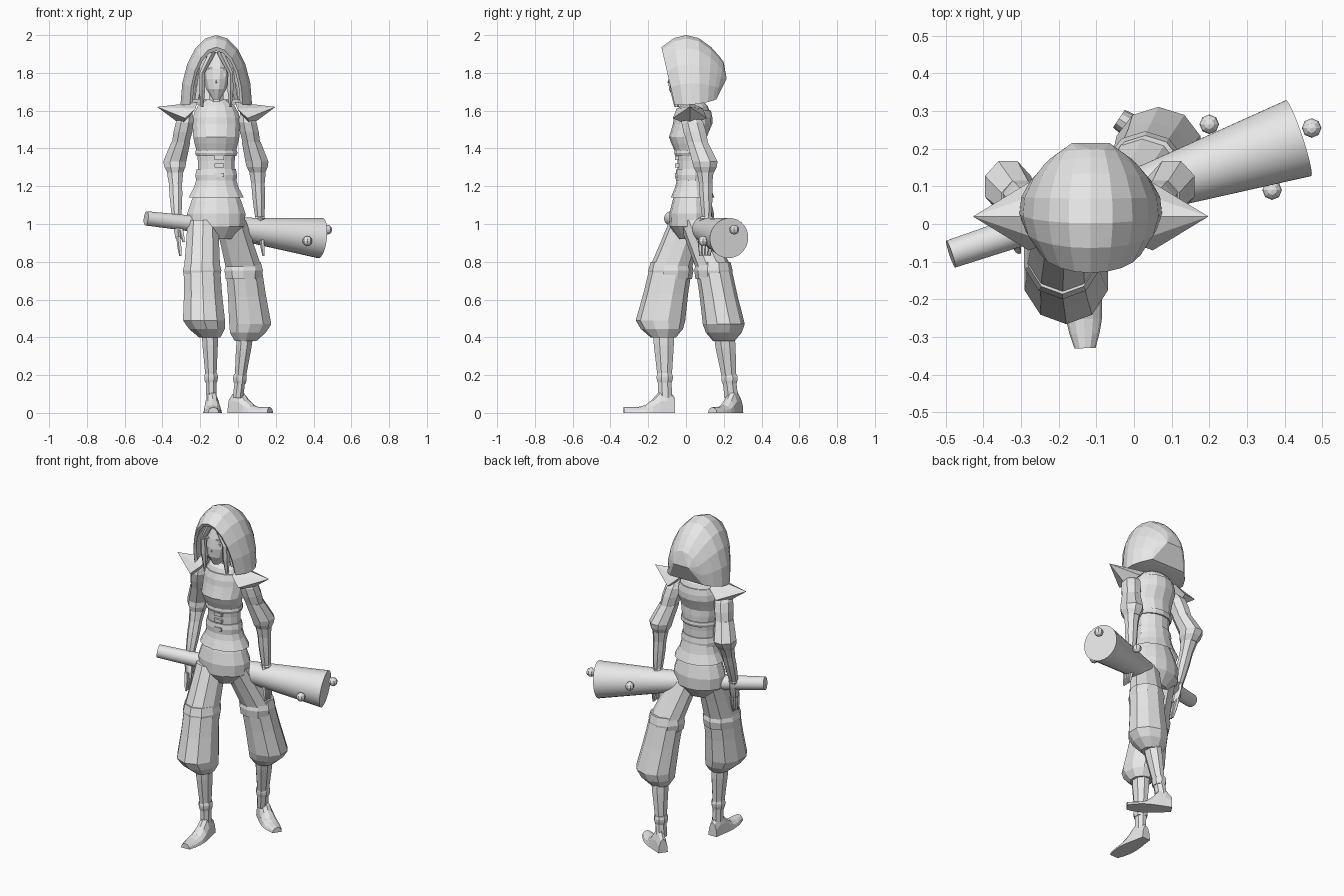
import bpy, bmesh, math
from mathutils import Vector, Matrix

old = bpy.data.objects.get("Cube")
if old:
    bpy.data.objects.remove(old, do_unlink=True)

MIDDLE = Vector((-0.115, 0, 0))  # centre line of the body
UP = Vector((0, 0, 1))
tone = 0.8
grey = bpy.data.materials.new("plain grey")
grey.use_nodes = True
grey.diffuse_color = (tone, tone, tone, 1)
for node in grey.node_tree.nodes:
    if node.type == "BSDF_PRINCIPLED":
        node.inputs["Base Color"].default_value = grey.diffuse_color


def finish(name, bm):
    bmesh.ops.recalc_face_normals(bm, faces=bm.faces)
    mesh = bpy.data.meshes.new(name)
    bm.to_mesh(mesh)
    bm.free()
    mesh.materials.append(grey)
    obj = bpy.data.objects.new(name, mesh)
    bpy.context.collection.objects.link(obj)
    return obj


def bridge(name, rings, closed=True, caps=True):
    """Skin a list of point rings."""
    bm = bmesh.new()
    loops = [[bm.verts.new(point) for point in ring] for ring in rings]
    count = len(loops[0])
    for lower, upper in zip(loops, loops[1:]):
        for i in range(count if closed else count - 1):
            j = (i + 1) % count
            bm.faces.new((lower[i], lower[j], upper[j], upper[i]))
    if caps:
        bm.faces.new(loops[0])
        bm.faces.new(loops[-1])
    return finish(name, bm)


def along_path(path, fraction):
    """Point at a fraction of a path, counting each segment equally."""
    place = fraction * (len(path) - 1)
    index = min(int(place), len(path) - 2)
    return path[index].lerp(path[index + 1], place - index)


def tube(name, path, radii, depth=1.0, sides=8, turn=Matrix.Identity(3), caps=True):
    """Spread rings of the given radii evenly along a path."""
    path = [Vector(point) for point in path]
    rings = []
    for step, radius in enumerate(radii):
        centre = along_path(path, step / (len(radii) - 1))
        angles = [math.tau * (i + 0.5) / sides for i in range(sides)]
        rings.append([centre + turn @ Vector((math.cos(a), depth * math.sin(a), 0)) * radius
                      for a in angles])
    return bridge(name, rings, caps=caps)


def body(name, bottom, top, radii, depth, y=0.03, sides=14, caps=True):
    """Tube standing on the body centre line."""
    return tube(name, [MIDDLE + Vector((0, y, z)) for z in (bottom, top)],
                radii, depth, sides, caps=caps)


def solid(name, points):
    """Convex shape around a few points."""
    bm = bmesh.new()
    bmesh.ops.convex_hull(bm, input=[bm.verts.new(point) for point in points])
    return finish(name, bm)


def box(name, centre, size):
    bm = bmesh.new()
    bmesh.ops.create_cube(bm, size=1, matrix=Matrix.LocRotScale(centre, None, Vector(size)))
    return finish(name, bm)


# Torso, belt, flared tunic hem and neck
body("waist", 1.2, 1.4, (0.11, 0.1, 0.1, 0.107), 0.75)
tube("chest", [MIDDLE + Vector((0, y, z)) for y, z in
               ((0.025, 1.39), (0.01, 1.46), (0.035, 1.53), (0.04, 1.6))],
     (0.108, 0.118, 0.125, 0.127, 0.13, 0.127, 0.115), 0.8, 14)
body("shoulders", 1.59, 1.66, (0.118, 0.1, 0.05), 0.75, y=0.04)
body("belt", 1.23, 1.29, (0.11, 0.113, 0.106), 0.76)
body("bodice_band", 1.36, 1.39, (0.108, 0.115, 0.112), 0.8)
body("tunic_hem", 1.25, 1.14, (0.104, 0.12, 0.15), 0.77, y=0.035, caps=False)
body("neck", 1.6, 1.75, (0.045, 0.04, 0.04), 1, sides=8)
for z in (1.26, 1.31, 1.35):
    box("belt_buckle", MIDDLE + Vector((0.015, -0.045, z)), (0.05, 0.025, 0.02))

# Head and face
tube("head", [MIDDLE + Vector((0, -0.045, 1.66)), MIDDLE + Vector((0, 0.02, 1.93))],
     (0.02, 0.055, 0.07, 0.074, 0.07, 0.05), 1.1, 12)
nose_top = MIDDLE + Vector((0, -0.07, 1.8))
nose_tip = nose_top + Vector((0, -0.03, -0.05))
nostril = Vector((0.012, 0.025, -0.01))
solid("nose", (nose_top, nose_tip, nose_tip + nostril,
               nose_tip + nostril * Vector((-1, 1, 1))))
box("lips", MIDDLE + Vector((0, -0.08, 1.71)), (0.035, 0.01, 0.012))
for side in (-1, 1):
    def beside(x, y, z):
        """Point on one side of the centre line."""
        return MIDDLE + Vector((side * x, y, z))

    box("eye", beside(0.03, -0.073, 1.79), (0.03, 0.009, 0.018))
    box("eyebrow", beside(0.03, -0.073, 1.82), (0.045, 0.02, 0.01))
    tube("hair_lock", [beside(0.02, -0.06, 1.91), beside(0.075, -0.065, 1.8),
                       beside(0.075, -0.05, 1.62)], (0.022, 0.02, 0.016, 0.018, 0.008), 1.5, 6)
    tube("hair_back", [beside(0.05, 0, 1.9), beside(0.095, 0, 1.66)],
         (0.03, 0.028, 0.022), 1.8, 6)

    # Pointed shoulder pad
    pad = [beside(0.313, 0.02, 1.62), beside(0.1, 0.02, 1.645), beside(0.18, 0.02, 1.52)]
    for spread in (-1, 1):
        pad.append(beside(0.11, 0.02 + spread * 0.07, 1.61))
        pad.append(beside(0.165, 0.02 + spread * 0.09, 1.56))
    solid("shoulder_pad", pad)


# Hood: arches stepping from the rim to the back of the head
def arch(t, sides=10):
    top = Vector((0, -0.13 + 0.33 * t, 2 - 0.4 * (t - 0.4) ** 2))
    low = Vector((0, -0.06 + 0.22 * t, 1.63 + 0.03 * t ** 3))
    half = 0.19 * (1 - 1.3 * (t - 0.45) ** 2)
    points = []
    for i in range(sides + 1):
        angle = math.pi * i / sides
        across = Vector((half * math.cos(angle), 0, 0))
        points.append(MIDDLE + low.lerp(top, math.sin(angle)) + across)
    return points


def lining(t):
    return [point.lerp(MIDDLE + Vector((0, point.y, 1.75)), 0.15) for point in arch(t)]


shell = [arch(t) for t in (0, 0.2, 0.4, 0.6, 0.8, 0.93, 1)]
bridge("hood", [lining(0.5), lining(0.03)] + shell, closed=False, caps=False)
bridge("hood_base", [(ring[0], ring[-1]) for ring in shell[2:]], closed=False, caps=False)
solid("hood_back", shell[-1] + [MIDDLE + Vector((x, 0.215, 1.77)) for x in (-0.05, 0.05)])


# Arms: puffed sleeves, bracers and hands
def arm(side, shoulder, elbow, wrist, tip):
    shoulder, elbow, wrist, tip = (Vector(p) for p in (shoulder, elbow, wrist, tip))
    middle = shoulder.lerp(elbow, 0.5)
    cuff = elbow.lerp(wrist, 0.2)
    tube(side + "_upper_sleeve", (shoulder + UP * 0.05, middle),
         (0.03, 0.052, 0.054, 0.05), 1.2)
    tube(side + "_lower_sleeve", (middle, elbow, cuff), (0.054, 0.06, 0.066, 0.06, 0.045), 1.1)
    tube(side + "_bracer", (cuff, wrist), (0.047, 0.038, 0.037, 0.033, 0.027))
    tube(side + "_wrist_band", (wrist, wrist.lerp(tip, 0.1)), (0.025, 0.031, 0.024))
    tube(side + "_palm", (wrist, wrist.lerp(tip, 0.55)), (0.02, 0.025, 0.024, 0.02), 1.6, 6)
    knuckle = wrist.lerp(tip, 0.5)
    for i in range(4):
        offset = Vector((0, 0.02 * (i - 1.5), 0))
        tube(side + "_finger", (knuckle + offset, tip + offset * 0.8), (0.012, 0.012, 0.006), 1, 5)
    inward = Vector((MIDDLE.x - wrist.x, -0.2, 0)) * 0.12
    tube(side + "_thumb", (wrist.lerp(tip, 0.2) + inward * 0.5, wrist.lerp(tip, 0.65) + inward),
         (0.014, 0.014, 0.007), 1, 5)


arm("right", (-0.27, 0.02, 1.54), (-0.335, 0.1, 1.33), (-0.325, 0, 1.04), (-0.305, -0.05, 0.83))
arm("left", (0.04, 0.02, 1.54), (0.1, 0.1, 1.33), (0.115, 0.11, 1.04), (0.135, 0.1, 0.83))


# Shoes: upright sections from heel to toe
def shoe(name, heel, along):
    across = along.cross(UP).normalized()
    rings = []
    for step in range(8):
        t = step / 7
        half = 0.028 + 0.022 * math.sin(math.pi * t ** 1.3)
        height = 0.03 + 0.1 * math.exp(-(4 * t - 0.8) ** 2)
        outline = [math.pi * i / 6 for i in range(7)]
        rings.append([heel + along * t + across * half * math.cos(a)
                      + UP * height * math.sin(a) for a in outline])
    bridge(name, rings)


# Legs: baggy trousers, shins and ankle wraps
def leg(side, trouser, ankle, heel, toe, depth):
    hip, knee, calf, hem = (Vector(p) for p in trouser)
    ankle, heel = Vector(ankle), Vector(heel)
    tube(side + "_trouser_leg", (hip, knee, calf, hem),
         (0.086, 0.092, 0.1, 0.106, 0.117, 0.1, 0.06), depth, 10)
    tube(side + "_knee_fold", (knee + UP * 0.03, knee - UP * 0.06), (0.095, 0.107, 0.1), depth, 10)
    tube(side + "_shin", (hem + UP * 0.05, ankle), (0.047, 0.044, 0.037, 0.03, 0.03), 1.3)
    wrap = ankle.lerp(hem, 0.25)
    tube(side + "_ankle_wrap", (wrap, wrap + UP * 0.05), (0.034, 0.038, 0.039, 0.034), 1.2)
    shoe(side + "_shoe", heel, Vector(toe) - heel)


body("trouser_hips", 1.19, 0.92, (0.105, 0.135, 0.158, 0.155, 0.09), 0.75)
leg("right", ((-0.185, 0.01, 1.02), (-0.19, -0.08, 0.77), (-0.18, -0.135, 0.49), (-0.15, -0.12, 0.4)),
    (-0.14, -0.11, 0.08), (-0.14, -0.06, 0), (-0.13, -0.33, 0), 1.12)
leg("left", ((-0.04, 0.04, 1.02), (0.03, 0.145, 0.77), (0.065, 0.2, 0.47), (0.04, 0.2, 0.38)),
    (0, 0.24, 0.08), (-0.04, 0.28, 0), (0.17, 0.14, 0), 0.95)

# Tapered club with round studs
grip, head = Vector((-0.487, -0.08, 1.03)), Vector((0.437, 0.228, 0.925))
turn = (head - grip).to_track_quat("Z", "Y").to_matrix()
club = tube("club", (grip, head), (0.038, 0.041, 0.05, 0.067, 0.087, 0.107), 1, 24, turn)
bpy.ops.object.select_all(action="DESELECT")
club.select_set(True)
bpy.context.view_layer.objects.active = club
bpy.ops.object.shade_smooth_by_angle(angle=math.radians(35))
for spot in ((0.472, 0.255, 0.97), (0.367, 0.09, 0.91), (0.2, 0.265, 0.96)):
    bm = bmesh.new()
    bmesh.ops.create_uvsphere(bm, u_segments=8, v_segments=6, radius=0.026,
                              matrix=Matrix.Translation(spot))
    finish("club_stud", bm)
